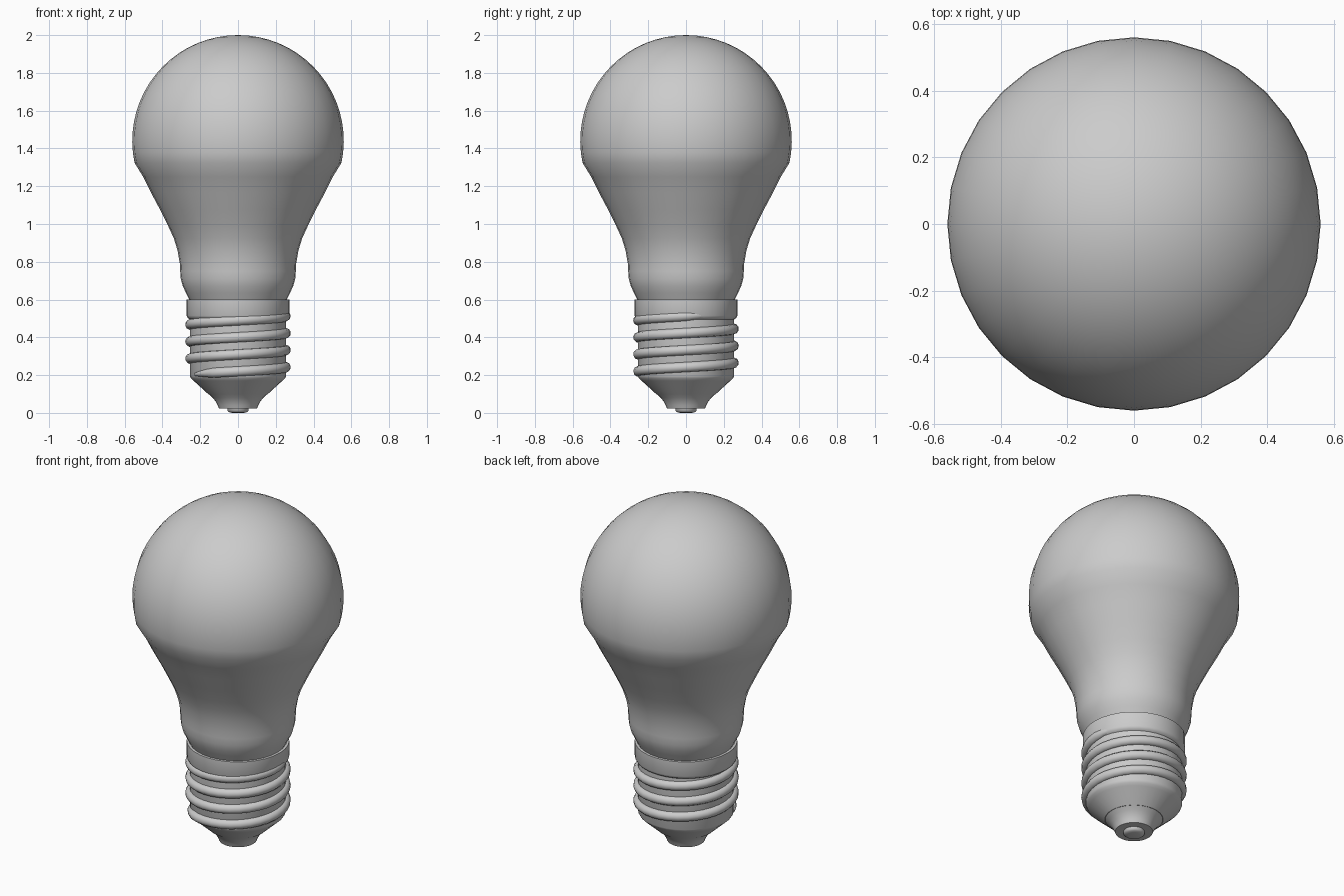
import bpy, bmesh, math

if "Cube" in bpy.data.objects:
    bpy.data.objects.remove(bpy.data.objects["Cube"])

SIDES = 32


def smooth(obj, angle=35):
    bpy.ops.object.select_all(action='DESELECT')
    obj.select_set(True)
    bpy.context.view_layer.objects.active = obj
    bpy.ops.object.shade_smooth_by_angle(angle=math.radians(angle))


def lathe(name, profile, angle=35):
    """Spin (radius, z) points round the z axis."""
    bm = bmesh.new()
    verts = [bm.verts.new((r, 0, z)) for r, z in profile]
    edges = [bm.edges.new(pair) for pair in zip(verts, verts[1:])]
    bmesh.ops.spin(bm, geom=verts + edges, cent=(0, 0, 0), axis=(0, 0, 1),
                   angle=2 * math.pi, steps=SIDES, use_duplicate=False)
    bmesh.ops.remove_doubles(bm, verts=bm.verts, dist=1e-4)
    bmesh.ops.recalc_face_normals(bm, faces=bm.faces)
    mesh = bpy.data.meshes.new(name)
    bm.to_mesh(mesh)
    bm.free()
    obj = bpy.data.objects.new(name, mesh)
    bpy.context.collection.objects.link(obj)
    smooth(obj, angle)
    return obj


# Glass bulb: neck points, then a spherical dome
neck = [(0.255, 0.595), (0.275, 0.635), (0.292, 0.67), (0.303, 0.71),
        (0.306, 0.75), (0.308, 0.79), (0.32, 0.86), (0.34, 0.925),
        (0.37, 0.99), (0.412, 1.075), (0.46, 1.165), (0.502, 1.25)]
dome = []
for i in range(19):
    a = math.radians(-12 + 102 * i / 18)
    dome.append((0.56 * math.cos(a) if i < 18 else 0, 1.44 + 0.56 * math.sin(a)))
lathe("glass_bulb", neck + dome)

# Metal screw shell with collar and tapered lower end
lathe("screw_shell", [(0, 0.6), (0.272, 0.6), (0.272, 0.515), (0.266, 0.502),
                      (0.255, 0.495), (0.255, 0.195), (0.248, 0.182),
                      (0.235, 0.17), (0.155, 0.097), (0, 0.097)])

# Insulator and contact button
lathe("insulator", [(0, 0.1), (0.156, 0.1), (0.134, 0.08), (0.118, 0.06),
                    (0.108, 0.042), (0.1, 0.022), (0, 0.022)])
lathe("contact_button", [(0, 0.03), (0.057, 0.03), (0.055, 0.01),
                         (0.045, 0.003), (0.03, 0), (0, 0)], 50)

# Screw thread: a tube along a helix, tapered at both ends
curve = bpy.data.curves.new("screw_thread", 'CURVE')
curve.dimensions = '3D'
curve.bevel_depth = 0.027
curve.bevel_resolution = 3
curve.use_fill_caps = True
start, end = 207, 1485
count = 115
spline = curve.splines.new('POLY')
spline.points.add(count - 1)
for i, p in enumerate(spline.points):
    deg = start + (end - start) * i / (count - 1)
    a = math.radians(deg)
    p.co = (0.253 * math.cos(a), 0.253 * math.sin(a),
            0.204 + 0.09 * (deg - start) / 360, 1)
    p.radius = min(1, 0.3 + i / 4, 0.3 + (count - 1 - i) / 6)
thread = bpy.data.objects.new("screw_thread", curve)
bpy.context.collection.objects.link(thread)
bpy.ops.object.select_all(action='DESELECT')
thread.select_set(True)
bpy.context.view_layer.objects.active = thread
bpy.ops.object.convert(target='MESH')
smooth(bpy.context.view_layer.objects.active, 50)
